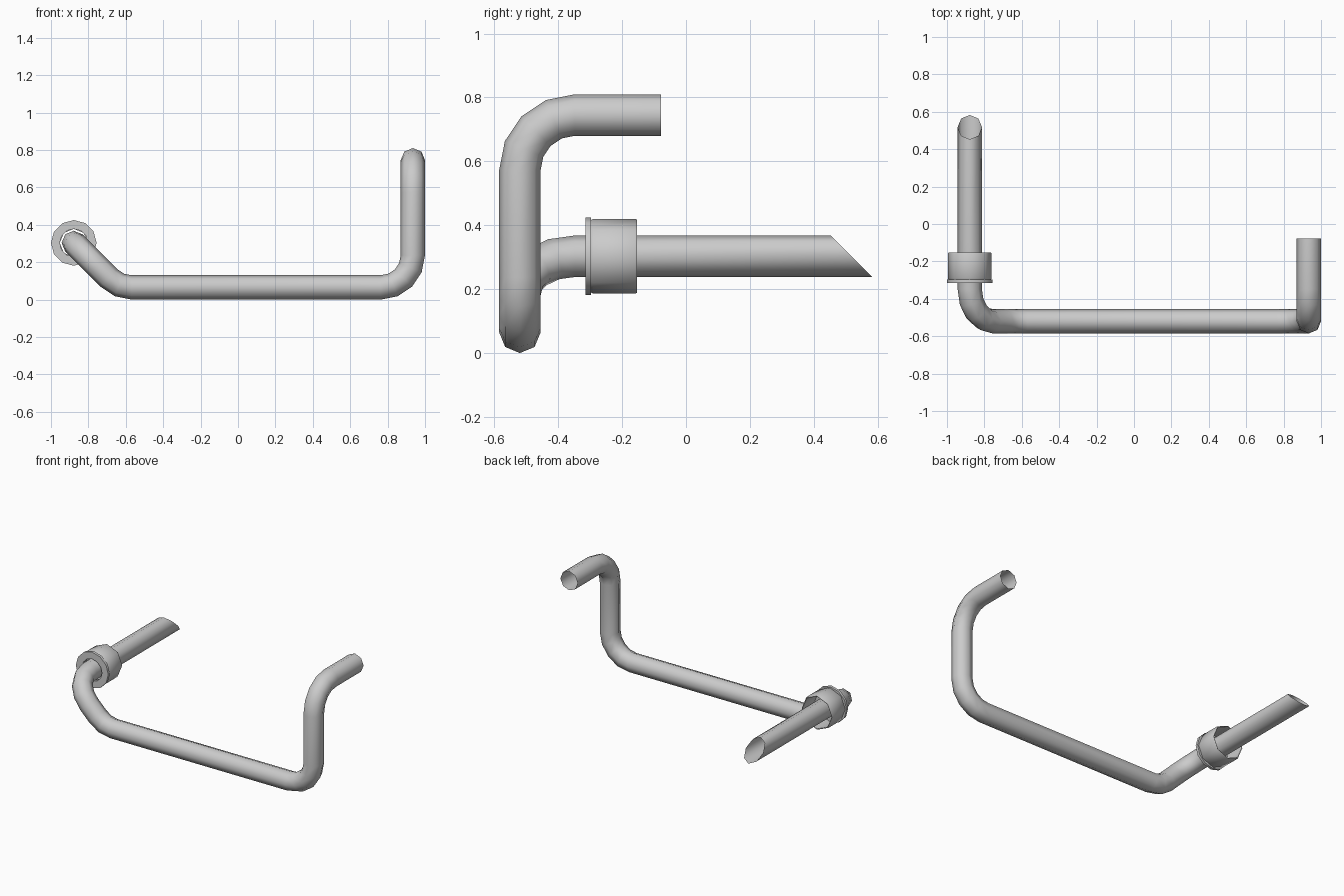
import bpy, bmesh
from math import pi, tan, cos, sin, radians
from mathutils import Vector, Quaternion

if "Cube" in bpy.data.objects:
    bpy.data.objects.remove(bpy.data.objects["Cube"])

SIDES = 8
R = 0.065        # pipe radius
BEND = 0.172     # centreline bend radius
LX, LZ = -0.878, 0.303   # axis of the left arm


def finish(bm, name, angle):
    bmesh.ops.recalc_face_normals(bm, faces=bm.faces)
    me = bpy.data.meshes.new(name)
    bm.to_mesh(me)
    bm.free()
    ob = bpy.data.objects.new(name, me)
    bpy.context.collection.objects.link(ob)
    bpy.ops.object.select_all(action='DESELECT')
    ob.select_set(True)
    bpy.context.view_layer.objects.active = ob
    bpy.ops.object.shade_smooth_by_angle(angle=radians(angle))
    return ob


def bridge(bm, a, b):
    n = len(a)
    for i in range(n):
        bm.faces.new((a[i], a[(i + 1) % n], b[(i + 1) % n], b[i]))


def bent_path(corners):
    """Round every inner corner; return (point, tangent) stations."""
    out = [(corners[0], (corners[1] - corners[0]).normalized())]
    for p, c, n in zip(corners, corners[1:], corners[2:]):
        d0, d1 = (c - p).normalized(), (n - c).normalized()
        ang = d0.angle(d1)
        axis = d0.cross(d1).normalized()
        start = c - d0 * BEND * tan(ang / 2)
        inward = axis.cross(d0)
        centre = start + inward * BEND
        steps = round(ang / (pi / 8))
        for k in range(steps + 1):
            q = Quaternion(axis, ang * k / steps)
            out.append((centre - q @ inward * BEND, q @ d0))
    out.append((corners[-1], (corners[-1] - corners[-2]).normalized()))
    return out


# Pipe: one open tube swept along the bent route
corners = [Vector(c) for c in (
    (0.935, -0.078, 0.745), (0.935, -0.52, 0.745), (0.935, -0.52, R),
    (LX + LZ - R, -0.52, R), (LX, -0.52, LZ), (LX, 0.518, LZ))]
bm = bmesh.new()
rings = []
u, prev = Vector((1, 0, 0)), None
for p, t in bent_path(corners):
    if prev is not None:
        u = prev.rotation_difference(t) @ u
    v = t.cross(u)
    rings.append([bm.verts.new(p + (u * cos(a) + v * sin(a)) * R)
                  for a in (2 * pi * i / SIDES for i in range(SIDES))])
    prev = t
for a, b in zip(rings, rings[1:]):
    bridge(bm, a, b)
# slanted cut on the left arm end
for vert in rings[-1]:
    vert.co.y -= vert.co.z - LZ
finish(bm, "bent_pipe", 50)


def lathe(name, profile, sides, angle):
    """Closed (radius, y) profile turned about the left arm axis."""
    bm = bmesh.new()
    rings = [[bm.verts.new((LX + r * cos(2 * pi * i / sides), y,
                            LZ + r * sin(2 * pi * i / sides)))
              for i in range(sides)] for r, y in profile]
    for a, b in zip(rings, rings[1:] + rings[:1]):
        bridge(bm, a, b)
    return finish(bm, name, angle)


# Flange ring in front of the collar
lathe("flange", [(0.075, -0.315), (0.122, -0.315),
                 (0.122, -0.297), (0.075, -0.297)], 12, 50)
# Collar: thin cup, open towards the back
lathe("collar", [(0.075, -0.297), (0.113, -0.297), (0.117, -0.291),
                 (0.117, -0.159), (0.114, -0.153), (0.110, -0.155),
                 (0.110, -0.288), (0.075, -0.288)], SIDES, 50)
